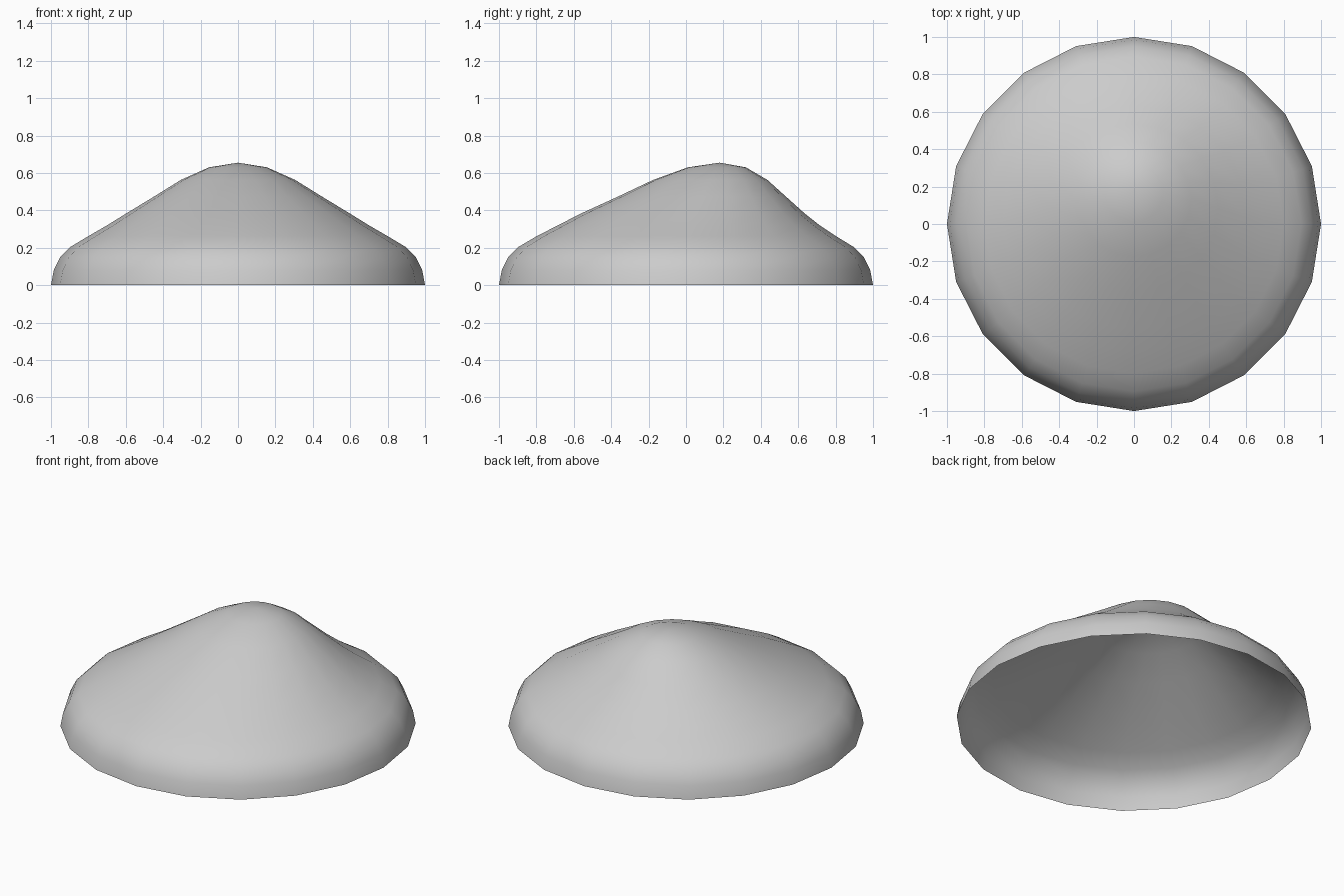
import bpy, bmesh, math

if "Cube" in bpy.data.objects:
    bpy.data.objects.remove(bpy.data.objects["Cube"])

SIDES = 20
# Rings from rim to crown: radius, height, backward lean of the centre
RINGS = [(1.0, 0.0, 0.0), (0.985, 0.08, 0.0), (0.95, 0.15, 0.0), (0.895, 0.205, 0.0),
         (0.8, 0.262, 0.002), (0.7, 0.32, 0.015), (0.6, 0.382, 0.036), (0.45, 0.473, 0.085),
         (0.305, 0.563, 0.13), (0.155, 0.63, 0.165)]
APEX = (0, 0.18, 0.655)

# Open hollow shell: stacked rings drifting toward the back
bm = bmesh.new()
loops = []
for r, z, lean in RINGS:
    loops.append([bm.verts.new((r * math.cos(2 * math.pi * i / SIDES),
                                r * math.sin(2 * math.pi * i / SIDES) + lean, z))
                  for i in range(SIDES)])
for low, high in zip(loops, loops[1:]):
    for i in range(SIDES):
        j = (i + 1) % SIDES
        bm.faces.new((low[i], low[j], high[j], high[i]))

# Crown fan
tip = bm.verts.new(APEX)
top = loops[-1]
for i in range(SIDES):
    bm.faces.new((top[i], top[(i + 1) % SIDES], tip))
for f in bm.faces:
    f.smooth = True

mesh = bpy.data.meshes.new("limpet_shell")
bm.to_mesh(mesh)
bm.free()
shell = bpy.data.objects.new("limpet_shell", mesh)
bpy.context.collection.objects.link(shell)
